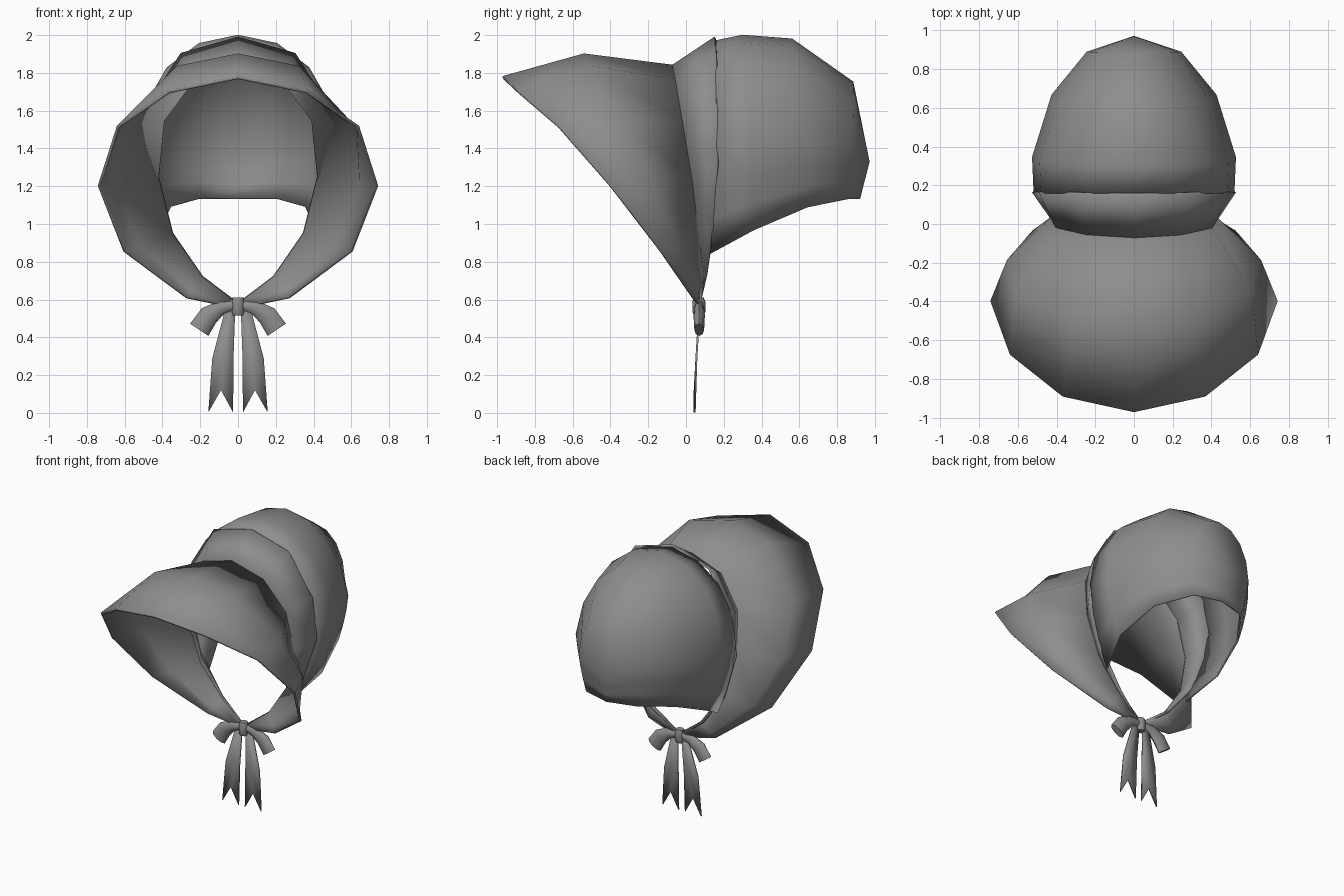
import bpy, bmesh, math
from mathutils import Vector

if "Cube" in bpy.data.objects:
    bpy.data.objects.remove(bpy.data.objects["Cube"])

grey = bpy.data.materials.new("grey_cloth")
grey.diffuse_color = (.27, .27, .27, 1)
grey.use_nodes = True
grey.node_tree.nodes["Principled BSDF"].inputs["Base Color"].default_value = grey.diffuse_color


def finish(name, bm, thick=0.0, angle=50):
    bmesh.ops.remove_doubles(bm, verts=bm.verts, dist=0.0005)
    bmesh.ops.recalc_face_normals(bm, faces=bm.faces)
    me = bpy.data.meshes.new(name)
    bm.to_mesh(me)
    bm.free()
    me.materials.append(grey)
    ob = bpy.data.objects.new(name, me)
    bpy.context.collection.objects.link(ob)
    if thick:
        mod = ob.modifiers.new("thickness", 'SOLIDIFY')
        mod.thickness = thick
        mod.offset = 0
    bpy.ops.object.select_all(action='DESELECT')
    ob.select_set(True)
    bpy.context.view_layer.objects.active = ob
    bpy.ops.object.shade_smooth_by_angle(angle=math.radians(angle))
    return ob


def loft(name, rings, closed=False, caps=False, thick=0.0, angle=50):
    bm = bmesh.new()
    rows = [[bm.verts.new(p) for p in r] for r in rings]
    n = len(rows[0])
    for a, b in zip(rows, rows[1:]):
        for i in range(n if closed else n - 1):
            j = (i + 1) % n
            bm.faces.new((a[i], a[j], b[j], b[i]))
    if caps:
        bm.faces.new(rows[0])
        bm.faces.new(rows[-1])
    return finish(name, bm, thick, angle)


def mirrored(half):
    # half runs from the top centre to the bottom, on the +x side
    return [(-x, y, z) for x, y, z in reversed(half[1:])] + list(half)


# Arched edges shared by brim and band
rim = [(0, -.97, 1.775), (.365, -.89, 1.70), (.635, -.675, 1.515), (.735, -.40, 1.20),
       (.60, -.135, .855), (.27, .035, .61), (.08, .065, .57)]
middle = [(0, -.54, 1.895), (.32, -.50, 1.83), (.605, -.36, 1.525), (.65, -.19, 1.21),
          (.52, -.04, .88), (.25, .06, .645), (.06, .07, .58)]
throat = [(0, -.07, 1.835), (.24, -.055, 1.76), (.395, -.02, 1.55), (.425, .03, 1.25),
          (.35, .065, .95), (.19, .09, .72), (.03, .075, .60)]
back = [(0, .155, 1.985), (.30, .16, 1.90), (.485, .168, 1.61), (.52, .168, 1.32),
        (.41, .145, .98), (.21, .11, .73), (.04, .075, .59)]

loft("brim", [mirrored(r) for r in (rim, middle, throat)], thick=.016)
loft("band", [mirrored(r) for r in (throat, back)], thick=.016)


# Crown: each arch goes from a top point past a widest point to the hem
def arch(top, wide, hem):
    t, w, h = Vector((0, *top)), Vector(wide), Vector(hem)
    pts = []
    for i in range(5):
        a = i / 4 * math.pi / 2
        s, c = math.sin(a) ** .97, max(0, math.cos(a)) ** .97
        pts.append((w.x * s, t.y + (w.y - t.y) * (1 - c), w.z + (t.z - w.z) * c))
    for i in range(1, 4):
        s = i / 3
        k = s ** 1.6
        pts.append((w.x + (h.x - w.x) * k, w.y + (h.y - w.y) * s, w.z + (h.z - w.z) * s))
    return pts


apex, hem = Vector((0, .965, 1.33)), Vector((0, .915, 1.135))
crown = [arch((.155, 1.965), (.512, .163, 1.40), (.34, .13, .845)),
         arch((.30, 1.995), (.52, .345, 1.40), (.42, .36, .97)),
         arch((.56, 1.975), (.42, .665, 1.42), (.36, .64, 1.09)),
         arch((.88, 1.75), (.24, .885, 1.40), (.20, .86, 1.135)),
         [apex] * 5 + [apex.lerp(hem, k / 3) for k in (1, 2, 3)]]
loft("crown", [mirrored(r) for r in crown], thick=.014)

# Bow knot
knot = []
for z, rx, ry in ((.515, .028, .026), (.535, .034, .034), (.59, .034, .034), (.61, .028, .026)):
    knot.append([(rx * math.cos(a * math.pi / 4), .068 + ry * math.sin(a * math.pi / 4), z)
                 for a in range(8)])
loft("bow_knot", knot, closed=True, caps=True)

# Bow loops and notched tails on both sides
path = [((.02, .568), .024, .018), ((.09, .557), .038, .026),
        ((.155, .515), .054, .03), ((.205, .44), .058, .026)]
for side, label in ((1, "right"), (-1, "left")):
    rings = []
    for i, (p, r, d) in enumerate(path):
        a, b = path[max(0, i - 1)][0], path[min(3, i + 1)][0]
        t = Vector((b[0] - a[0], b[1] - a[1])).normalized()
        rings.append([(side * (p[0] - t.y * r * math.cos(k * math.pi / 4)),
                       .07 + d * math.sin(k * math.pi / 4),
                       p[1] + t.x * r * math.cos(k * math.pi / 4)) for k in range(8)])
    loft("bow_loop_" + label, rings, closed=True, caps=True)

    rows = [[(.015, .07, .54), (.04, .07, .54), (.07, .07, .54)],
            [(.024, .055, .29), (.08, .055, .29), (.136, .055, .29)],
            [(.026, .046, .003), (.09, .046, .12), (.157, .046, .003)]]
    loft("bow_tail_" + label, [[(side * x, y, z) for x, y, z in r] for r in rows], thick=.01)
